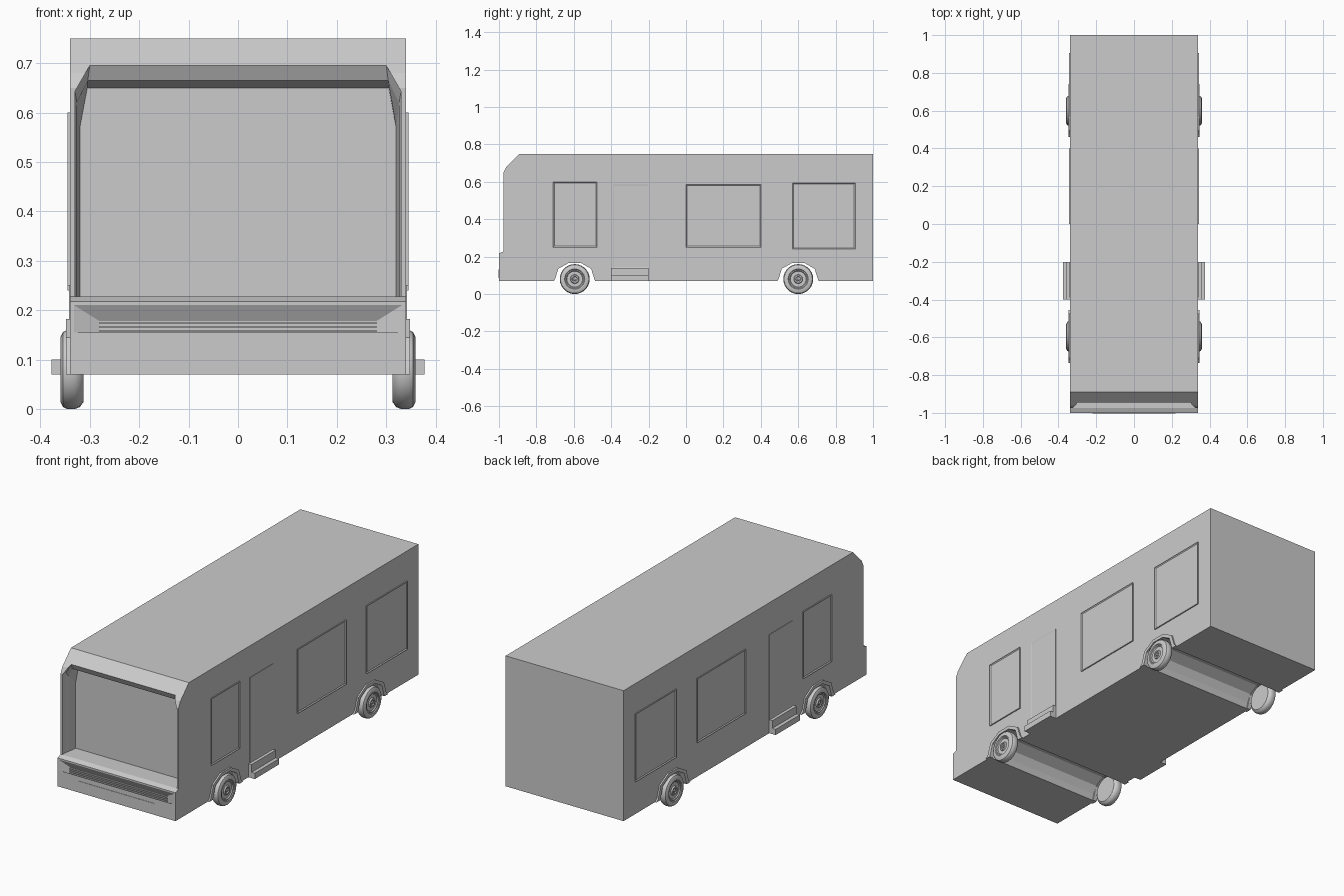
import bpy, bmesh
from math import sin, cos, pi

if "Cube" in bpy.data.objects:
    bpy.data.objects.remove(bpy.data.objects["Cube"])


def loft(name, rings, inset=None):
    """Closed solid skinned through rings of 3D points; optional inset of last cap."""
    bm = bmesh.new()
    vs = [[bm.verts.new(p) for p in r] for r in rings]
    n = len(rings[0])
    for a, b in zip(vs, vs[1:]):
        for i in range(n):
            j = (i + 1) % n
            bm.faces.new((a[i], a[j], b[j], b[i]))
    bm.faces.new(vs[0][::-1])
    cap = bm.faces.new(vs[-1])
    bmesh.ops.recalc_face_normals(bm, faces=bm.faces)
    if inset:
        thick, move = inset
        bmesh.ops.inset_region(bm, faces=[cap], thickness=thick)
        bmesh.ops.translate(bm, verts=cap.verts, vec=(move, 0, 0))
    me = bpy.data.meshes.new(name)
    bm.to_mesh(me)
    bm.free()
    ob = bpy.data.objects.new(name, me)
    bpy.context.collection.objects.link(ob)
    return ob


def prism_x(name, pts, x0, x1, inset=None):
    return loft(name, [[(x, y, z) for y, z in pts] for x in (x0, x1)], inset)


def box(name, x0, x1, y0, y1, z0, z1, inset=None):
    return prism_x(name, [(y0, z0), (y1, z0), (y1, z1), (y0, z1)], x0, x1, inset)


def cut(ob, cutter):
    m = ob.modifiers.new("cut", 'BOOLEAN')
    m.object, m.operation, m.solver = cutter, 'DIFFERENCE', 'EXACT'
    bpy.context.view_layer.objects.active = ob
    bpy.ops.object.modifier_apply(modifier=m.name)
    bpy.data.objects.remove(cutter)


AXLES = (-0.595, 0.6)

# Body shell with chamfered roof front and bumper step
body = prism_x("body", [(-1, .07), (-1, .218), (-.975, .228), (-.975, .65), (-.96, .68),
                        (-.89, .75), (1, .75), (1, .07)], -.34, .34)

# Windscreen recess, widening toward the front
stations = [(-.88, .32, .57, .305, .65), (-.93, .326, .62, .304, .665),
            (-.945, .33, .643, .30, .695), (-1.1, .33, .643, .30, .695)]
cut(body, loft("windscreen_cutter",
               [[(-w, y, .228), (w, y, .228), (w, y, h), (t, y, top), (-t, y, top), (-w, y, h)]
                for y, w, h, t, top in stations]))

# Grille recess in the bumper
cut(body, loft("grille_cutter",
               [[(-w, y, lo), (w, y, lo), (w, y, hi), (-w, y, hi)]
                for y, w, lo, hi in ((-.982, .28, .145, .178), (-1.002, .338, .156, .214))]))

# Wheel arches run right across the underside
arch = [(-.12, .05), (-.105, .10), (-.085, .14), (-.035, .168),
        (.035, .168), (.085, .14), (.105, .10), (.12, .05)]
for y in AXLES:
    cut(body, prism_x("arch_cutter", [(y + a, z) for a, z in arch], -.5, .5))

# Grille slats and lower bumper plate
for i in range(4):
    z = .147 + i * .0085
    box(f"grille_slat_{i + 1}", -.28, .28, -.99, -.978, z, z + .004)
box("bumper_plate", -.22, .22, -1.002, -.99, .085, .13)

# Windows and doors on both sides: (name, y0, y1, z0, z1)
panels = [("front_window", -.71, -.475, .25, .60), ("door", -.39, -.20, .14, .585),
          ("middle_window", 0, .40, .25, .585), ("rear_window", .57, .905, .24, .595)]

# Outer and inner outline of the fender lip
outer = [(-.14, .07), (-.125, .085), (-.105, .145), (-.04, .182),
         (.04, .182), (.105, .145), (.125, .085), (.14, .07)]
inner = [(-.11, .07), (-.105, .08), (-.088, .135), (-.035, .165),
         (.035, .165), (.088, .135), (.105, .08), (.11, .07)]

# Tyre and hub profile: (x, radius)
wheel = [(.313, .05), (.313, .066), (.320, .076), (.330, .08), (.346, .08), (.354, .076),
         (.359, .066), (.359, .054), (.355, .051), (.355, .046), (.350, .042),
         (.350, .024), (.357, .021), (.357, .014), (.352, .012), (.352, .007), (.358, .006)]
SEG = 28

for side, s in (("right", 1), ("left", -1)):
    for name, y0, y1, z0, z1 in panels:
        out = .342 if name == "door" else .345
        box(f"{side}_{name}", s * .33, s * out, y0, y1, z0, z1, (.008, -s * (out - .3408)))

    # Entry steps
    box(f"{side}_upper_step", s * .33, s * .358, -.40, -.20, .10, .14)
    box(f"{side}_lower_step", s * .33, s * .377, -.40, -.20, .07, .10)

    for pos, yc in zip(("front", "rear"), AXLES):
        ring = [(yc + a, z) for a, z in outer] + [(yc + a, z) for a, z in reversed(inner)]
        prism_x(f"{side}_{pos}_fender", ring, s * .325, s * .348)

        w = loft(f"{side}_{pos}_wheel",
                 [[(s * x, yc + r * cos(2 * pi * i / SEG), .08 + r * sin(2 * pi * i / SEG))
                   for i in range(SEG)] for x, r in wheel])
        bpy.ops.object.select_all(action='DESELECT')
        w.select_set(True)
        bpy.context.view_layer.objects.active = w
        bpy.ops.object.shade_smooth_by_angle(angle=.6)
